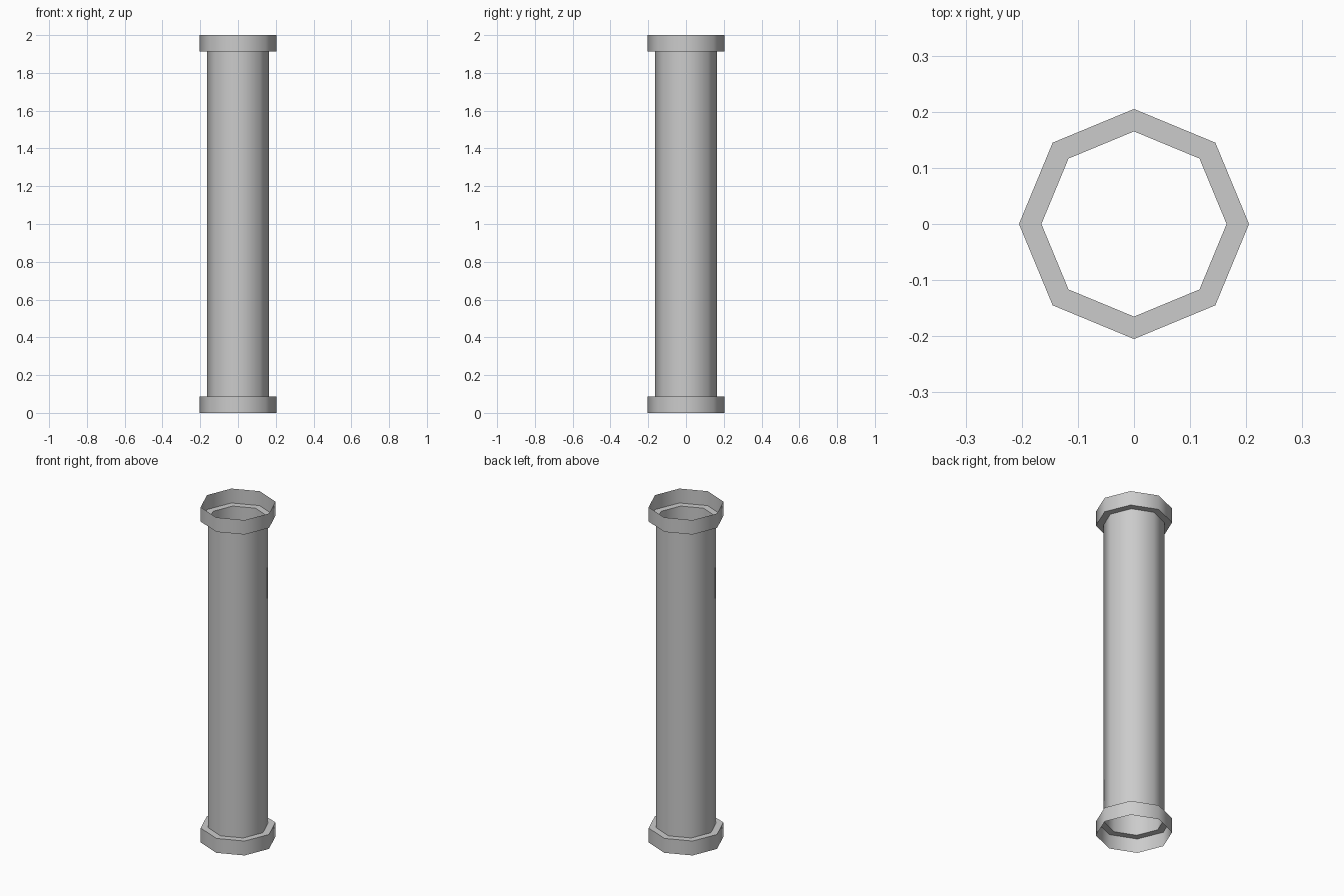
import bpy, bmesh, math

if "Cube" in bpy.data.objects:
    bpy.data.objects.remove(bpy.data.objects["Cube"])

SIDES = 8
R_PIPE, R_COLLAR, LIP, HEIGHT = 0.165, 0.205, 0.086, 2.0

# Open thin-walled profile: bottom collar, shaft, top collar
profile = [(R_COLLAR, 0), (R_COLLAR, LIP), (R_PIPE, LIP),
           (R_PIPE, HEIGHT - LIP), (R_COLLAR, HEIGHT - LIP), (R_COLLAR, HEIGHT)]

# Sweep the profile around z into an eight-sided pipe
bm = bmesh.new()
rings = []
for r, z in profile:
    angles = [2 * math.pi * i / SIDES for i in range(SIDES)]
    rings.append([bm.verts.new((r * math.cos(a), r * math.sin(a), z)) for a in angles])
for low, high in zip(rings, rings[1:]):
    for i in range(SIDES):
        j = (i + 1) % SIDES
        bm.faces.new((low[i], low[j], high[j], high[i]))

mesh = bpy.data.meshes.new("flanged_pipe")
bm.to_mesh(mesh)
bm.free()
pipe = bpy.data.objects.new("flanged_pipe", mesh)
bpy.context.collection.objects.link(pipe)

# Smooth around the pipe, sharp at the collar steps
bpy.context.view_layer.objects.active = pipe
pipe.select_set(True)
bpy.ops.object.shade_smooth_by_angle(angle=math.radians(50))
